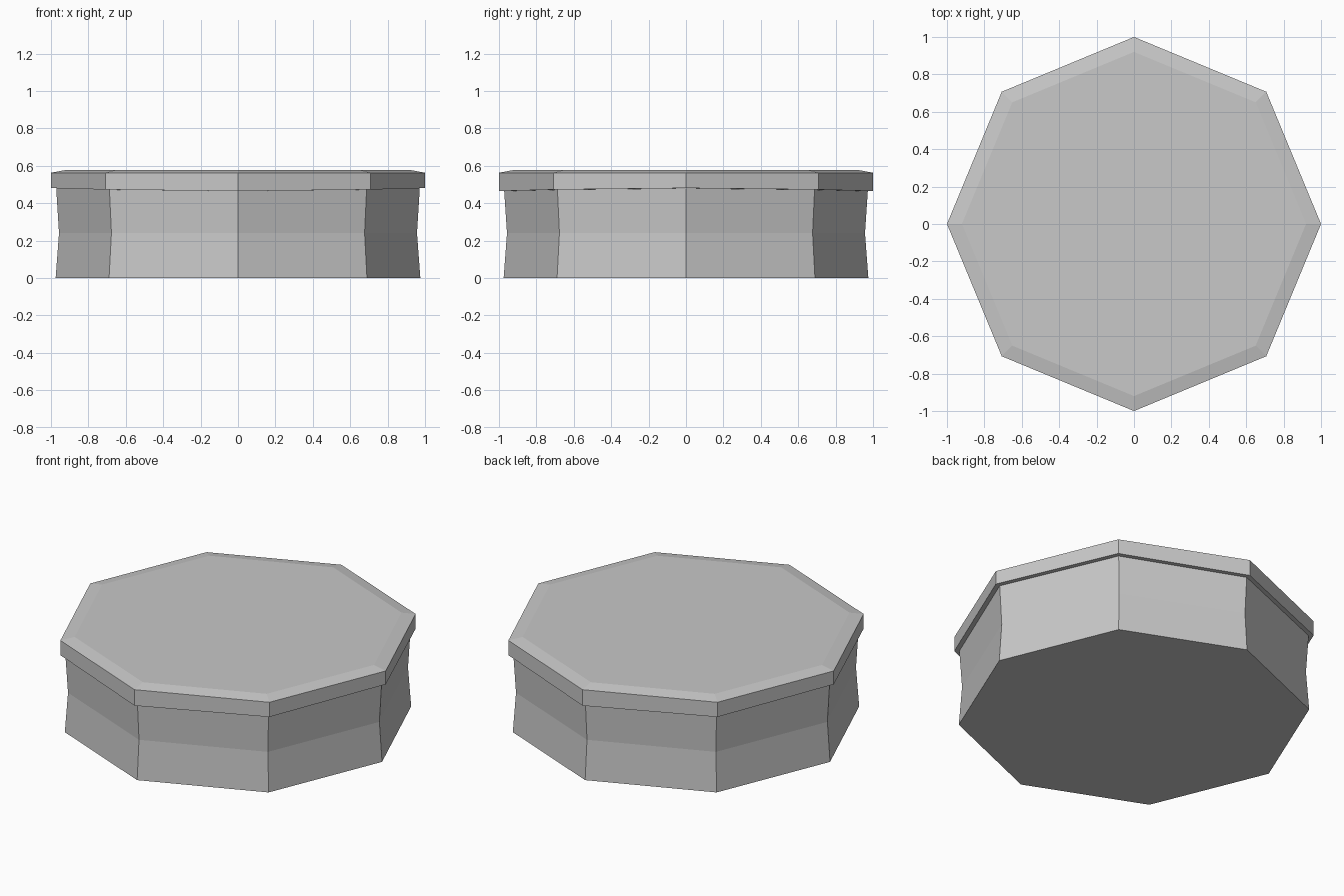
import bpy
import math

SIDES = 8

cube = bpy.data.objects.get("Cube")
if cube:
    bpy.data.objects.remove(cube, do_unlink=True)

grey = bpy.data.materials.new("plain_grey")
grey.use_nodes = True
colour = (0.58, 0.58, 0.58, 1)
grey.diffuse_color = colour
bsdf = next(n for n in grey.node_tree.nodes if n.type == 'BSDF_PRINCIPLED')
bsdf.inputs["Base Color"].default_value = colour


def rim_height(x):
    """Height of the lid's lower rim, which rises slightly towards the sides."""
    return 0.465 + 0.016 * x * x


def octagonal_solid(name, profile):
    """Stack octagonal rings of (radius, height) into a closed solid.
    A height of None follows the lid's lower rim."""
    verts, faces = [], []
    for radius, height in profile:
        for i in range(SIDES):
            a = math.tau * i / SIDES
            x, y = radius * math.cos(a), radius * math.sin(a)
            verts.append((x, y, rim_height(x) if height is None else height))
    for ring in range(len(profile) - 1):
        base = ring * SIDES
        for i in range(SIDES):
            j = (i + 1) % SIDES
            faces.append((base + i, base + j, base + SIDES + j, base + SIDES + i))
    last = (len(profile) - 1) * SIDES
    faces.append(tuple(reversed(range(SIDES))))
    faces.append(tuple(range(last, last + SIDES)))
    mesh = bpy.data.meshes.new(name)
    mesh.from_pydata(verts, [], faces)
    mesh.materials.append(grey)
    obj = bpy.data.objects.new(name, mesh)
    bpy.context.collection.objects.link(obj)
    return obj


# Waisted drum body, reaching just up to the lid
octagonal_solid("drum_body", [(0.975, 0), (0.957, 0.24), (0.972, None)])

# Overhanging lid with a shallow bevelled top
octagonal_solid("lid", [(1.0, None), (1.0, 0.563), (0.92, 0.578)])
